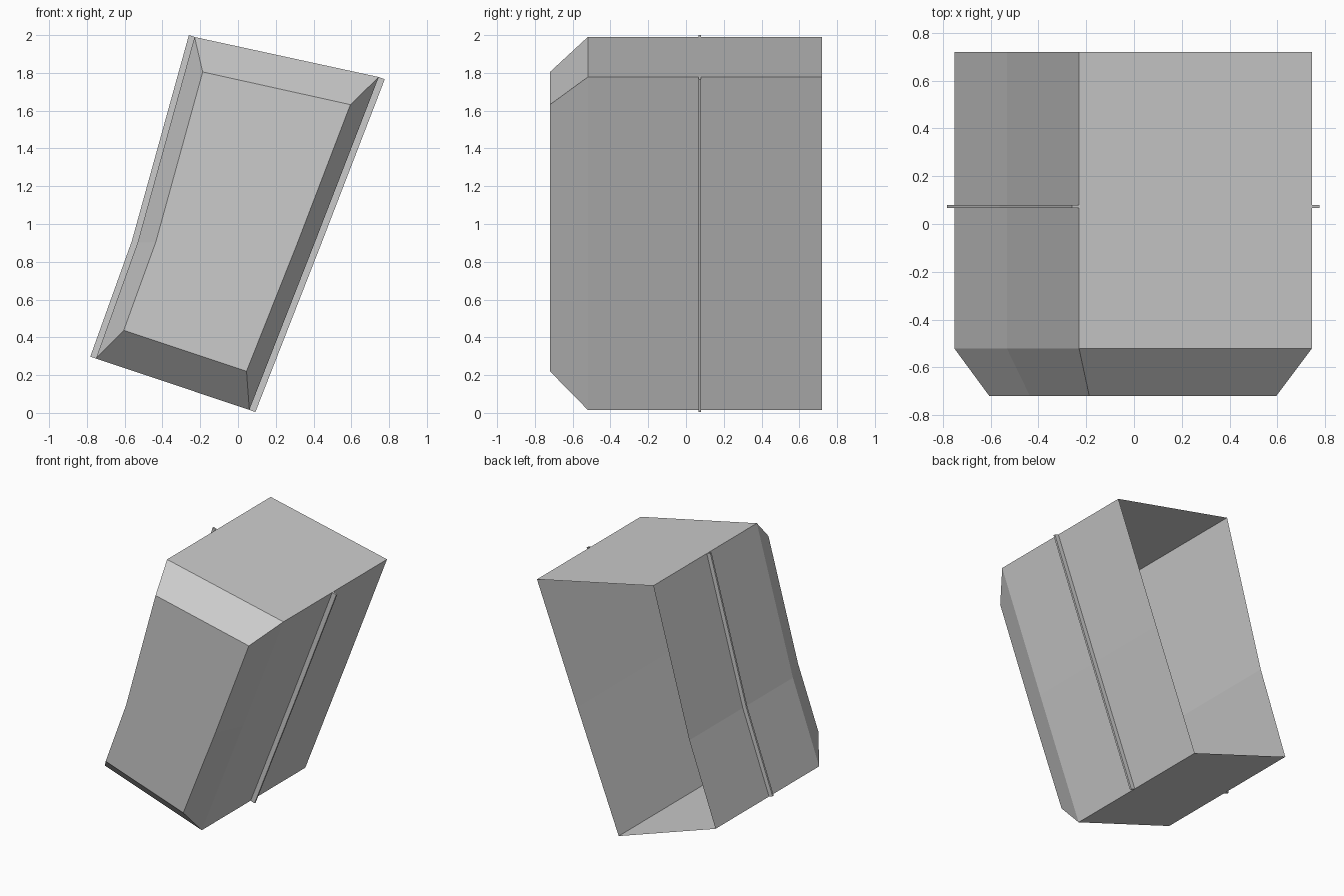
import bpy, bmesh
from mathutils import Vector

if "Cube" in bpy.data.objects:
    bpy.data.objects.remove(bpy.data.objects["Cube"])

grey = bpy.data.materials.new("plain grey")
grey.diffuse_color = (0.6, 0.6, 0.6, 1)
grey.use_nodes = True
grey.node_tree.nodes["Principled BSDF"].inputs["Base Color"].default_value = grey.diffuse_color


def make_object(name, bm):
    mesh = bpy.data.meshes.new(name)
    bm.to_mesh(mesh)
    bm.free()
    mesh.materials.append(grey)
    obj = bpy.data.objects.new(name, mesh)
    bpy.context.collection.objects.link(obj)
    return obj


# Leaning bent profile: top left, top right, right bend, bottom right, bottom left, left bend
outer = [(-0.23, 1.99), (0.745, 1.778), (0.406, 0.90), (0.06, 0.016), (-0.752, 0.288), (-0.532, 0.90)]
inner = [(-0.187, 1.805), (0.595, 1.632), (0.315, 0.90), (0.045, 0.22), (-0.605, 0.437), (-0.435, 0.905)]

# Shell: open at the back, chamfered rim, flat front panel
bm = bmesh.new()
rings = [[bm.verts.new((x, y, z)) for x, z in pts]
         for pts, y in ((outer, 0.72), (outer, -0.52), (inner, -0.72))]
for a, b in zip(rings, rings[1:]):
    for i in range(6):
        j = (i + 1) % 6
        bm.faces.new((a[i], a[j], b[j], b[i]))
bm.faces.new(rings[2])
bmesh.ops.recalc_face_normals(bm, faces=bm.faces)
front = min(bm.faces, key=lambda f: f.calc_center_median().y)
if front.normal.y > 0:
    bmesh.ops.reverse_faces(bm, faces=bm.faces)
make_object("shell", bm)


# Thin rib standing off a side wall, following its bend
def rib(name, path, offset):
    bm = bmesh.new()
    off = Vector(offset)
    sections = []
    for x, z in path:
        p = Vector((x, z))
        q = p + off
        sections.append([bm.verts.new(c) for c in (
            (p.x, 0.066, p.y), (q.x, 0.066, q.y), (q.x, 0.08, q.y), (p.x, 0.08, p.y))])
    for a, b in zip(sections, sections[1:]):
        for i in range(4):
            j = (i + 1) % 4
            bm.faces.new((a[i], a[j], b[j], b[i]))
    bm.faces.new(sections[0])
    bm.faces.new(sections[-1])
    bmesh.ops.recalc_face_normals(bm, faces=bm.faces)
    make_object(name, bm)


rib("left_rib", [outer[0], outer[5], outer[4]], (-0.03, 0.01))
rib("right_rib", outer[1:4], (0.032, -0.012))
